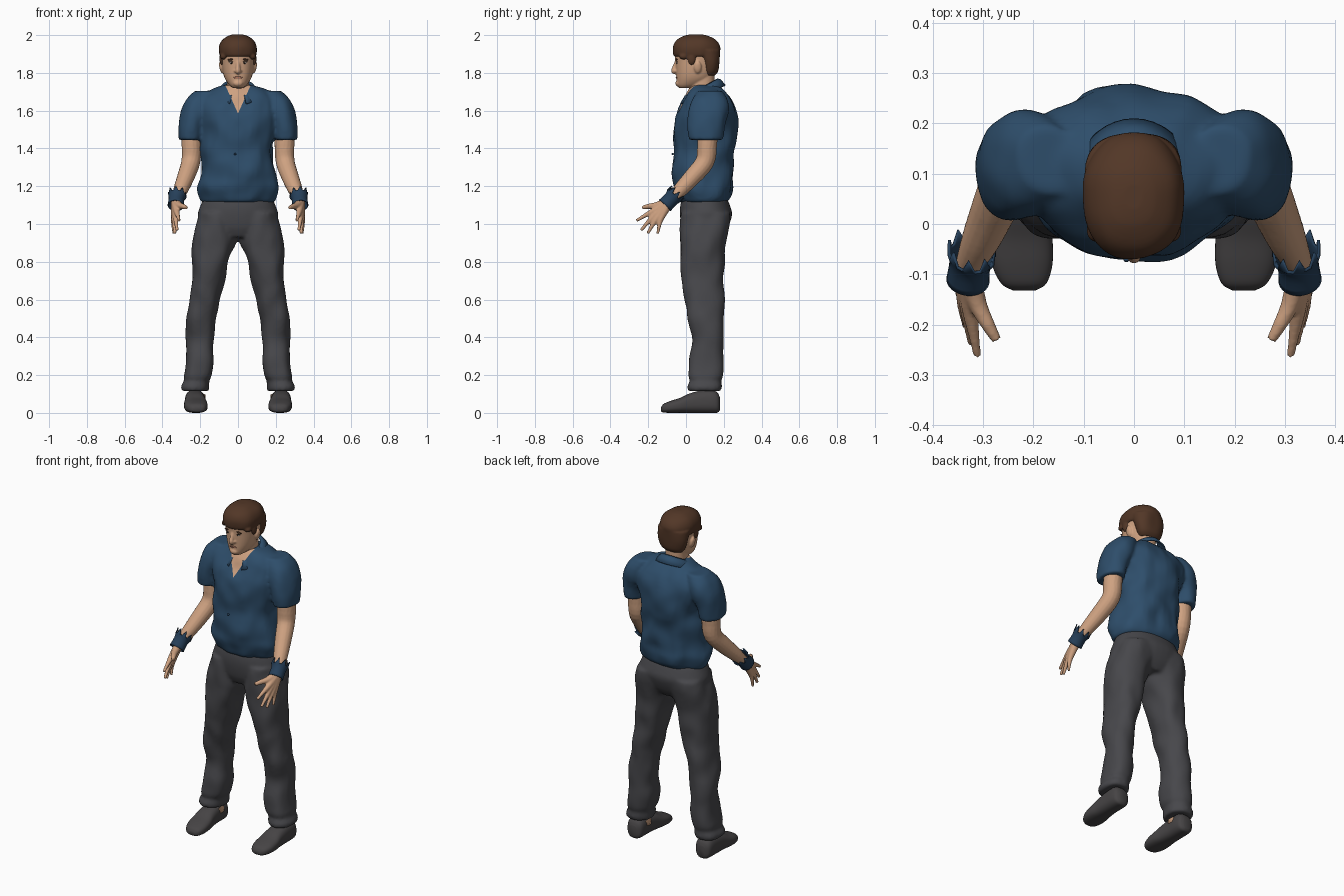
import bpy, bmesh, math
from mathutils import Vector, Matrix, noise
from mathutils.bvhtree import BVHTree

cube = bpy.data.objects.get("Cube")
if cube:
    bpy.data.objects.remove(cube, do_unlink=True)


def material(name, rgb):
    m = bpy.data.materials.new(name)
    m.use_nodes = True
    m.diffuse_color = (*rgb, 1)
    m.node_tree.nodes["Principled BSDF"].inputs["Base Color"].default_value = (*rgb, 1)
    return m


skin = material("skin", (0.62, 0.36, 0.22))
hair_brown = material("hair brown", (0.085, 0.038, 0.02))
shirt_blue = material("shirt blue", (0.027, 0.075, 0.145))
cuff_blue = material("cuff blue", (0.019, 0.05, 0.1))
trouser_grey = material("trouser grey", (0.063, 0.063, 0.07))
shoe_grey = material("shoe grey", (0.062, 0.058, 0.06))
lip_pink = material("lip", (0.4, 0.17, 0.11))
eye_white = material("eye white", (0.6, 0.55, 0.5))
eye_dark = material("eye dark", (0.03, 0.02, 0.015))


def spline(rows, sub):
    """Catmull-Rom resampling of rows of numbers."""
    v = [Vector(r) for r in rows]
    out = []
    for i in range(len(v) - 1):
        a, b, c, d = v[max(i - 1, 0)], v[i], v[i + 1], v[min(i + 2, len(v) - 1)]
        for k in range(sub):
            t = k / sub
            out.append(b + (c - a) * (t / 2) + (a * 2 - b * 5 + c * 4 - d) * (t * t / 2)
                       + (b * 3 - a - c * 3 + d) * (t ** 3 / 2))
    return out + [v[-1]]


def skin_rings(bm, rings, cap=True):
    vs = [[bm.verts.new(p) for p in ring] for ring in rings]
    n = len(vs[0])
    for a, b in zip(vs, vs[1:]):
        for i in range(n):
            bm.faces.new((a[i], a[(i + 1) % n], b[(i + 1) % n], b[i]))
    if cap:
        bm.faces.new(vs[0])
        bm.faces.new(vs[-1])


def loft(bm, rows, s=1, axis="z", p=2.2, fold=0.0, n=40):
    """Rows are (position, centre x, half width, low edge, high edge)."""
    rings = []
    for t, c, r, lo, hi in spline(rows, 5):
        ring = []
        for i in range(n):
            a = math.tau * i / n
            u = math.copysign(abs(math.cos(a)) ** (2 / p), math.cos(a))
            w = math.copysign(abs(math.sin(a)) ** (2 / p), math.sin(a))
            x, q = c + r * u, (lo + hi) / 2 + (hi - lo) / 2 * w
            k = fold * noise.noise(Vector((x * 13, q * 13, t * 9)))
            x, q = (x + k * u) * s, q + k * w
            ring.append((x, q, t) if axis == "z" else (x, t, q))
        rings.append(ring)
    skin_rings(bm, rings)


def tube_rings(rows, s=1, n=16, sub=4):
    """Rows are (x, y, z, radius) along a limb."""
    pts = spline(rows, sub)
    rings = []
    for i, q in enumerate(pts):
        d = (pts[min(i + 1, len(pts) - 1)] - pts[max(i - 1, 0)]).to_3d()
        rot = d.to_track_quat("Z", "Y")
        ring = []
        for k in range(n):
            a = math.tau * k / n
            v = q.to_3d() + rot @ Vector((math.cos(a), math.sin(a), 0)) * q[3]
            ring.append((v.x * s, v.y, v.z))
        rings.append(ring)
    return rings


def ball(bm, loc, size, tilt=0):
    m = Matrix.Translation(loc) @ Matrix.Rotation(tilt, 4, "Y") @ Matrix.Diagonal((*size, 1))
    bmesh.ops.create_uvsphere(bm, u_segments=20, v_segments=12, radius=1, matrix=m)


def make(name, bm, mat, voxel=0, smooth=3, thick=0):
    """Turn a bmesh into an object, optionally fusing its pieces into one skin."""
    bmesh.ops.recalc_face_normals(bm, faces=bm.faces)
    me = bpy.data.meshes.new(name)
    bm.to_mesh(me)
    bm.free()
    ob = bpy.data.objects.new(name, me)
    bpy.context.collection.objects.link(ob)
    if voxel:
        r = ob.modifiers.new("fuse", "REMESH")
        r.mode, r.voxel_size = "VOXEL", voxel
        f = ob.modifiers.new("soften", "SMOOTH")
        f.factor, f.iterations = 0.5, smooth
        dg = bpy.context.evaluated_depsgraph_get()
        ob.data = bpy.data.meshes.new_from_object(ob.evaluated_get(dg))
        ob.modifiers.clear()
    if thick:
        ob.modifiers.new("thickness", "SOLIDIFY").thickness = thick
    ob.data.materials.clear()
    ob.data.materials.append(mat)
    for f in ob.data.polygons:
        f.use_smooth = True
    return ob


SIDES = ((1, "left"), (-1, "right"))

# Shirt: torso and short sleeves
bm = bmesh.new()
loft(bm, [(1.115, 0, .188, -.03, .217), (1.14, 0, .2, -.048, .238), (1.19, 0, .212, -.066, .25),
          (1.25, 0, .2, -.07, .247), (1.35, 0, .188, -.07, .256), (1.45, 0, .19, -.068, .268),
          (1.55, 0, .21, -.06, .272), (1.62, 0, .225, -.033, .263), (1.67, 0, .21, -.008, .238),
          (1.71, 0, .15, .015, .205), (1.735, 0, .085, .03, .175)], fold=.018)
for s, side in SIDES:
    loft(bm, [(1.445, .252, .061, .02, .197), (1.52, .248, .063, .01, .208), (1.6, .222, .08, .01, .226),
              (1.66, .2, .072, .03, .222), (1.705, .17, .06, .06, .2)], s, fold=.01)
shirt = make("shirt", bm, shirt_blue, .01, 4)

# Open neck: cut a V into the shirt front
shirt.data.materials.append(skin)
bm = bmesh.new()
bm.from_mesh(shirt.data)
for s in (1, -1):
    bmesh.ops.bisect_plane(bm, geom=bm.verts[:] + bm.edges[:] + bm.faces[:],
                           plane_co=(0, 0, 1.585), plane_no=(s, 0, -.45))
for f in bm.faces:
    c = f.calc_center_median()
    if c.y < .07 and abs(c.x) < .45 * (c.z - 1.585):
        f.material_index = 1
bm.to_mesh(shirt.data)
bm.free()

# Collar
bm = bmesh.new()
rows = []
for i in range(33):
    a = math.radians(22 + 316 * i / 32)
    sn, c = math.sin(a), math.cos(a)
    rows.append([bm.verts.new(v) for v in ((.068 * sn, .085 - .08 * c, 1.725 - .045 * c),
                                           (.09 * sn, .085 - .098 * c, 1.722 - .045 * c),
                                           (.118 * sn, .085 - .125 * c, 1.685 - .05 * c))])
for a, b in zip(rows, rows[1:]):
    for k in range(2):
        bm.faces.new((a[k], a[k + 1], b[k + 1], b[k]))
make("collar", bm, shirt_blue, thick=.008)

# Trousers
bm = bmesh.new()
loft(bm, [(.93, 0, .13, .0, .19), (.98, 0, .2, -.022, .222), (1.05, 0, .213, -.032, .244),
          (1.1, 0, .198, -.03, .232), (1.14, 0, .18, -.02, .215)])
for s, side in SIDES:
    loft(bm, [(.115, .226, .068, .012, .188), (.14, .225, .074, .008, .196), (.17, .216, .069, .02, .19),
              (.2, .213, .077, .012, .198), (.3, .206, .074, .022, .195), (.4, .203, .076, .03, .196),
              (.5, .195, .08, .01, .199), (.6, .177, .082, -.01, .2), (.7, .158, .088, -.022, .2),
              (.8, .144, .098, -.03, .2), (.9, .125, .116, -.03, .212), (1.0, .115, .11, -.028, .235),
              (1.06, .11, .1, -.025, .235)], s, fold=.012)
make("trousers", bm, trouser_grey, .01, 4)

# Head with neck, nose and ears
bm = bmesh.new()
loft(bm, [(1.72, 0, .026, -.035, .03), (1.735, 0, .046, -.046, .08), (1.765, 0, .067, -.05, .13),
          (1.8, 0, .079, -.052, .15), (1.85, 0, .086, -.055, .163), (1.9, 0, .088, -.058, .168),
          (1.95, 0, .078, -.045, .155), (1.98, 0, .045, 0, .11)])
loft(bm, [(1.6, 0, .075, .04, .16), (1.7, 0, .06, .022, .152), (1.8, 0, .06, .03, .15)])
skin_rings(bm, tube_rings([(0, -.05, 1.862, .009), (0, -.061, 1.83, .011), (0, -.065, 1.81, .014),
                           (0, -.055, 1.802, .01)]))
ball(bm, (0, -.04, 1.745), (.026, .016, .018))
for s, side in SIDES:
    ball(bm, (s * .012, -.055, 1.81), (.009, .01, .008))
    ball(bm, (s * .088, .062, 1.83), (.011, .02, .033), s * .2)
head = make("head", bm, skin, .005, 2)
tree = BVHTree.FromPolygons([v.co for v in head.data.vertices],
                            [p.vertices for p in head.data.polygons])


def feature(name, x, z, size, mat, tilt=0, lift=0):
    """Thin rounded plate laid on the face."""
    hit = tree.ray_cast(Vector((x, -1, z)), Vector((0, 1, 0)))[0]
    b = bmesh.new()
    ball(b, (x, hit.y - lift, z), size, tilt)
    make(name, b, mat)


for s, side in SIDES:
    feature(side + "_eyebrow", s * .036, 1.871, (.021, .005, .0045), hair_brown, s * .1)
    feature(side + "_eye", s * .034, 1.853, (.013, .003, .005), eye_white)
    feature(side + "_iris", s * .034, 1.853, (.0055, .003, .005), eye_dark, 0, .0015)
    feature(side + "_eyelid", s * .035, 1.8585, (.015, .004, .002), eye_dark)
feature("lips", 0, 1.775, (.024, .004, .006), lip_pink)
feature("mouth_line", 0, 1.776, (.022, .0045, .0012), eye_dark)

# Hair: crown with fringe, back of the head and sideburns
bm = bmesh.new()
loft(bm, [(1.885, 0, .092, -.06, .17), (1.9, 0, .1, -.068, .178), (1.94, 0, .1, -.067, .18),
          (1.975, 0, .083, -.047, .158), (1.997, 0, .05, -.008, .115), (2.004, 0, .02, .03, .08)], fold=.006)
loft(bm, [(1.785, 0, .058, .09, .152), (1.81, 0, .077, .082, .17), (1.86, 0, .092, .075, .178),
          (1.92, 0, .097, .04, .18)], fold=.006)
for s, side in SIDES:
    ball(bm, (s * .086, .03, 1.875), (.012, .022, .035))
    ball(bm, (s * .075, -.012, 1.887), (.02, .025, .016))
make("hair", bm, hair_brown, .006, 2)

# Arms, cuffs, ankles and shoes
WRIST = (.33, -.085, 1.12, .026)
FINGERS = [((.325, -.17, 1.07, .017), (.318, -.22, 1.043, .011), (.311, -.262, 1.018, .008)),
           ((.33, -.163, 1.05, .017), (.327, -.205, 1.005, .011), (.322, -.238, .967, .008)),
           ((.336, -.15, 1.035, .017), (.336, -.18, .99, .011), (.333, -.203, .95, .008)),
           ((.34, -.132, 1.03, .016), (.342, -.143, .985, .01), (.34, -.15, .948, .007)),
           ((.312, -.155, 1.098, .019), (.29, -.2, 1.093, .014), (.273, -.23, 1.086, .01))]
for s, side in SIDES:
    bm = bmesh.new()
    skin_rings(bm, tube_rings([(.245, .115, 1.52, .055), (.246, .112, 1.42, .053), (.25, .1, 1.33, .05),
                               (.276, .035, 1.25, .046), (.306, -.035, 1.175, .038), WRIST], s))
    for f in FINGERS:
        skin_rings(bm, tube_rings([WRIST, *f], s, 12))
    make(side + "_arm", bm, skin, .005, 2)

    bm = bmesh.new()
    rings = tube_rings([(.322, -.06, 1.152, .049), (.326, -.08, 1.131, .041), (.33, -.112, 1.098, .043)],
                       s, 24, 3)
    back = Vector((0, .014, .014))
    rings[0] = [Vector(v) + back * (1.3 if i % 3 == 0 else -.3) for i, v in enumerate(rings[0])]
    skin_rings(bm, rings, cap=False)
    make(side + "_cuff", bm, cuff_blue, thick=.006)

    bm = bmesh.new()
    skin_rings(bm, tube_rings([(.22, .1, .07, .048), (.22, .1, .2, .048)], s))
    make(side + "_ankle", bm, skin)

    bm = bmesh.new()
    loft(bm, [(-.132, .218, .022, .008, .03), (-.118, .219, .045, .002, .048), (-.08, .222, .06, 0, .064),
              (-.03, .224, .062, 0, .08), (.02, .226, .056, 0, .103), (.08, .228, .053, 0, .118),
              (.14, .228, .052, 0, .12), (.168, .228, .044, .002, .105), (.18, .228, .024, .015, .08)],
         s, "y", 2.6)
    make(side + "_shoe", bm, shoe_grey)

# Shirt button
bm = bmesh.new()
ball(bm, (-.015, -.07, 1.37), (.006, .006, .006))
make("shirt_button", bm, cuff_blue)
